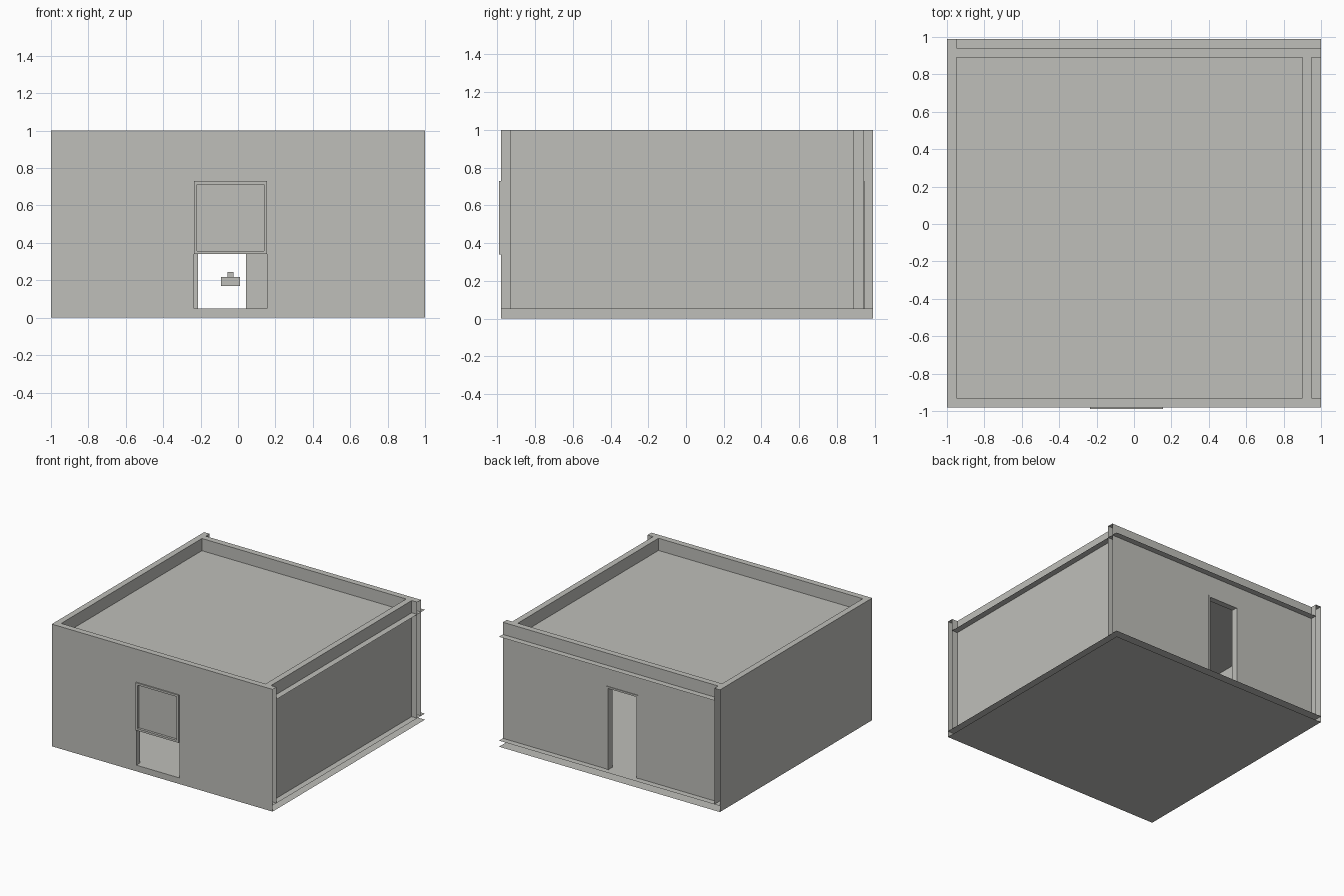
import bpy

if "Cube" in bpy.data.objects:
    bpy.data.objects.remove(bpy.data.objects["Cube"])

# One plain colour for the whole building
mat = bpy.data.materials.new("warm_grey")
mat.diffuse_color = (0.52, 0.52, 0.49, 1)
mat.use_nodes = True
mat.node_tree.nodes["Principled BSDF"].inputs["Base Color"].default_value = mat.diffuse_color

# Footprint, wall thickness and main heights
X0, X1, Y0, Y1 = -1.0, 1.0, -0.98, 0.99
T, FLOOR, ROOF, TOP = 0.05, 0.05, 0.90, 1.0

# Box faces by side; corner index = 4*x + 2*y + z
SIDES = {"-x": (0, 1, 3, 2), "+x": (4, 6, 7, 5), "-y": (0, 4, 5, 1),
         "+y": (2, 3, 7, 6), "-z": (0, 2, 6, 4), "+z": (1, 5, 7, 3)}


def build(name, *boxes):
    """Join boxes (x0, x1, y0, y1, z0, z1, open sides) into one object."""
    verts, faces = [], []
    for x0, x1, y0, y1, z0, z1, skip in boxes:
        n = len(verts)
        verts += [(x, y, z) for x in (x0, x1) for y in (y0, y1) for z in (z0, z1)]
        faces += [[n + i for i in f] for s, f in SIDES.items() if s not in skip]
    mesh = bpy.data.meshes.new(name)
    mesh.from_pydata(verts, [], faces)
    mesh.materials.append(mat)
    obj = bpy.data.objects.new(name, mesh)
    bpy.context.collection.objects.link(obj)
    return obj


def frame(name, x0, x1, z0, z1, y0, y1, w, sill):
    """Rectangular surround, with an optional bottom rail."""
    parts = [(x0, x0 + w, y0, y1, z0, z1, ()),
             (x1 - w, x1, y0, y1, z0, z1, ()),
             (x0 + w, x1 - w, y0, y1, z1 - w, z1, ())]
    if sill:
        parts.append((x0 + w, x1 - w, y0, y1, z0, z0 + w, ()))
    build(name, *parts)


# Hollow floor, open at the right and back
build("floor", (X0, X1, Y0, Y1, 0, FLOOR, ("+x", "+y")))

# Roof sheet, running past the right and back walls as a ledge
build("roof", (X0 + T, X1, Y0 + T, Y1, ROOF, ROOF, ("-x", "+x", "-y", "+y", "-z")))

# Front wall around its doorway, open at the right end
WL, WR, HEAD = -0.235, 0.155, 0.73
build("front_wall",
      (X0, WL, Y0, Y0 + T, FLOOR, TOP, ()),
      (WR, X1, Y0, Y0 + T, FLOOR, TOP, ("+x",)),
      (WL, WR, Y0, Y0 + T, HEAD, TOP, ("-x", "+x")))

# Left wall, open at the back end
build("left_wall", (X0, X0 + T, Y0 + T, Y1, FLOOR, TOP, ("+y", "-y")))

# Back wall around its doorway, open at the right end
BY0, BY1 = Y1 - 2 * T, Y1 - T
DL, DR = -0.215, 0.043
build("back_wall",
      (X0 + T, DL, BY0, BY1, FLOOR, TOP, ()),
      (DR, X1, BY0, BY1, FLOOR, TOP, ("+x",)),
      (DL, DR, BY0, BY1, HEAD - 0.01, TOP, ("-x", "+x")))

# Right wall, set in from the edge of the floor
build("right_wall", (X1 - 2 * T, X1 - T, Y0 + T, BY0, FLOOR, TOP, ("-y", "+y")))

# Upper door panel with its raised surround
frame("panel_frame", WL, WR, 0.34, HEAD, Y0 - 0.01, Y0 + T, 0.017, True)
build("upper_panel", (WL + 0.017, WR - 0.017, Y0 + 0.01, Y0 + 0.03, 0.357, HEAD - 0.017, ()))

# Slim surround of the back doorway
frame("door_trim", DL - 0.015, DR + 0.015, FLOOR, HEAD, BY1, BY1 + 0.005, 0.015, False)

# Small fitting inside the room
build("fitting", (-0.09, 0.01, -0.05, 0.05, 0.17, 0.217, ()),
      (-0.055, -0.025, -0.015, 0.015, 0.217, 0.245, ()))
